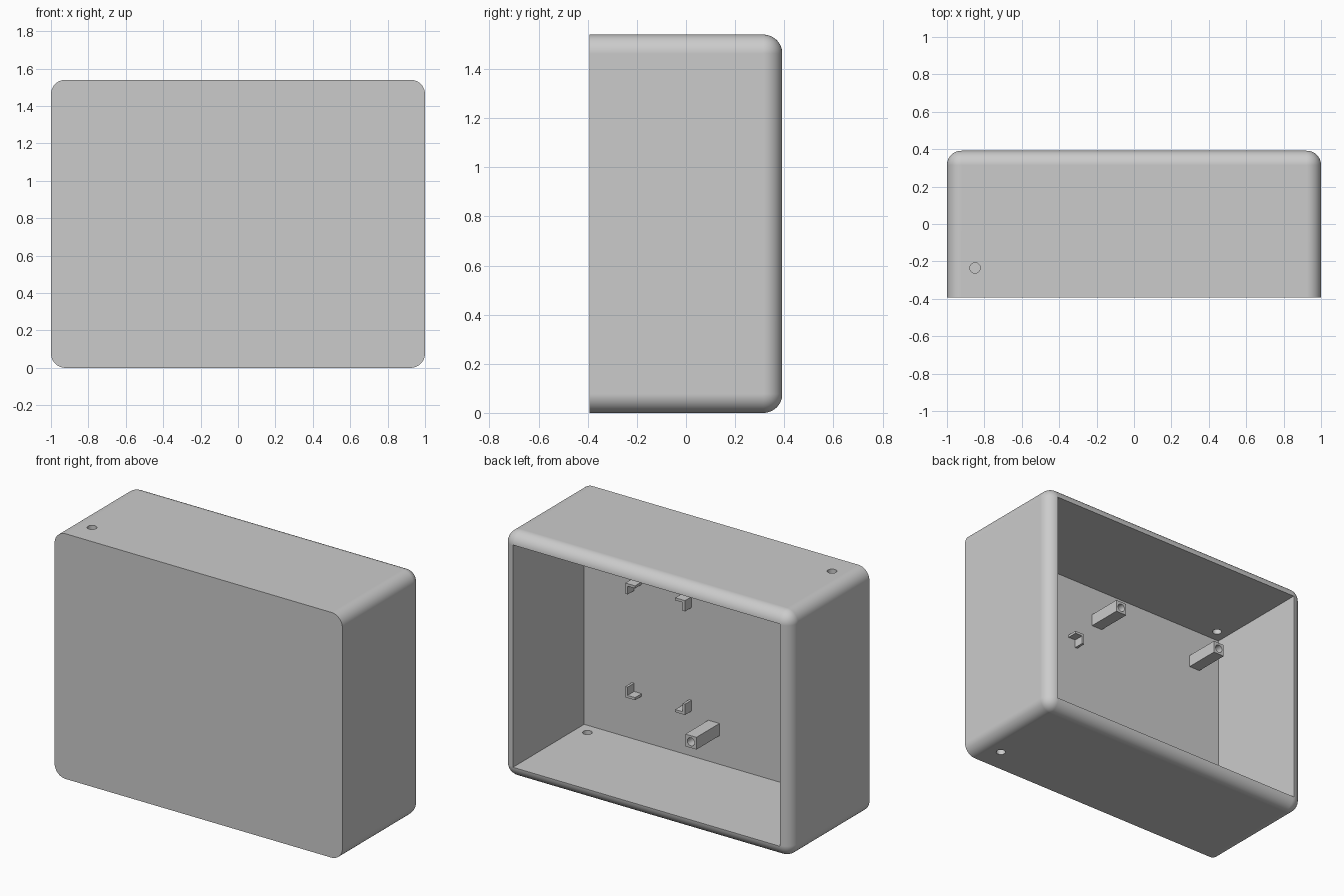
import bpy, bmesh, math
from mathutils import Matrix, Vector

old = bpy.data.objects.get("Cube")
if old:
    bpy.data.objects.remove(old, do_unlink=True)

W, D, H = 2.0, 0.784, 1.54      # outer size
FILLET = 0.077
WALL = 0.072
FLOOR_Y = -0.315                # inside face of the front panel

grey = bpy.data.materials.new("plain_grey")
grey.use_nodes = True
grey.diffuse_color = (0.6, 0.6, 0.6, 1)
grey.node_tree.nodes["Principled BSDF"].inputs["Base Color"].default_value = (0.6, 0.6, 0.6, 1)


def add_object(name, bm):
    mesh = bpy.data.meshes.new(name)
    bm.to_mesh(mesh)
    bm.free()
    obj = bpy.data.objects.new(name, mesh)
    mesh.materials.append(grey)
    bpy.context.collection.objects.link(obj)
    return obj


def box_into(bm, lo, hi):
    lo, hi = Vector(lo), Vector(hi)
    mat = Matrix.Translation((lo + hi) / 2) @ Matrix.Diagonal((*(hi - lo), 1))
    bmesh.ops.create_cube(bm, size=1, matrix=mat)


def box(name, lo, hi):
    bm = bmesh.new()
    box_into(bm, lo, hi)
    return add_object(name, bm)


def cylinder(name, centre, radius, depth, along_y=False):
    bm = bmesh.new()
    turn = Matrix.Rotation(math.radians(90), 4, 'X') if along_y else Matrix()
    bmesh.ops.create_cone(bm, cap_ends=True, segments=32, radius1=radius, radius2=radius,
                          depth=depth, matrix=Matrix.Translation(centre) @ turn)
    return add_object(name, bm)


def make_active(obj):
    bpy.ops.object.select_all(action='DESELECT')
    obj.select_set(True)
    bpy.context.view_layer.objects.active = obj


def cut(obj, cutter):
    cutter.hide_render = True
    mod = obj.modifiers.new("cut", 'BOOLEAN')
    mod.operation = 'DIFFERENCE'
    mod.solver = 'EXACT'
    mod.object = cutter
    make_active(obj)
    bpy.ops.object.modifier_apply(modifier=mod.name)
    bpy.data.objects.remove(cutter, do_unlink=True)


def smooth(obj):
    make_active(obj)
    bpy.ops.object.shade_smooth_by_angle(angle=math.radians(30))
    mod = obj.modifiers.new("even_normals", 'WEIGHTED_NORMAL')
    mod.keep_sharp = True


# Housing: every edge rounded except the rim of the flat front
bm = bmesh.new()
box_into(bm, (-W / 2, -D / 2, 0), (W / 2, D / 2, H))
rounded = [e for e in bm.edges if any(v.co.y > 0 for v in e.verts)]
bmesh.ops.bevel(bm, geom=rounded, offset=FILLET, offset_type='OFFSET', segments=12,
                profile=0.5, affect='EDGES')
housing = add_object("housing", bm)

# Cavity open to the back
cut(housing, box("cavity_cutter", (-W / 2 + WALL, FLOOR_Y, WALL), (W / 2 - WALL, 1, H - WALL)))

# Cable holes: top right and bottom left
for side, z in ((-1, H), (1, 0)):
    cut(housing, cylinder("hole_cutter", (side * 0.85, -0.235, z), 0.028, 0.4))
smooth(housing)

# Screw posts with blind holes
POST, LENGTH = 0.077, 0.228
for x, x_name in ((0.027, "left"), (-0.74, "right")):
    for z, z_name in ((0.29, "lower"), (1.245, "upper")):
        h = POST / 2
        tip = FLOOR_Y + LENGTH
        post = box(f"{z_name}_{x_name}_post", (x - h, FLOOR_Y - 0.01, z - h), (x + h, tip, z + h))
        cut(post, cylinder("bore_cutter", (x, tip, z), 0.025, 0.3, along_y=True))
        smooth(post)

# Corner brackets holding a rectangular board
LEG, THICK = 0.068, 0.016
for x, sx, x_name in ((0.597, -1, "left"), (0.182, 1, "right")):
    for z, sz, z_name in ((0.355, 1, "lower"), (1.073, -1, "upper")):
        bm = bmesh.new()
        for dx, dz in ((THICK, LEG), (LEG, THICK)):
            x2, z2 = x + sx * dx, z + sz * dz
            box_into(bm, (min(x, x2), FLOOR_Y - 0.01, min(z, z2)),
                     (max(x, x2), FLOOR_Y + 0.065, max(z, z2)))
        add_object(f"{z_name}_{x_name}_bracket", bm)
